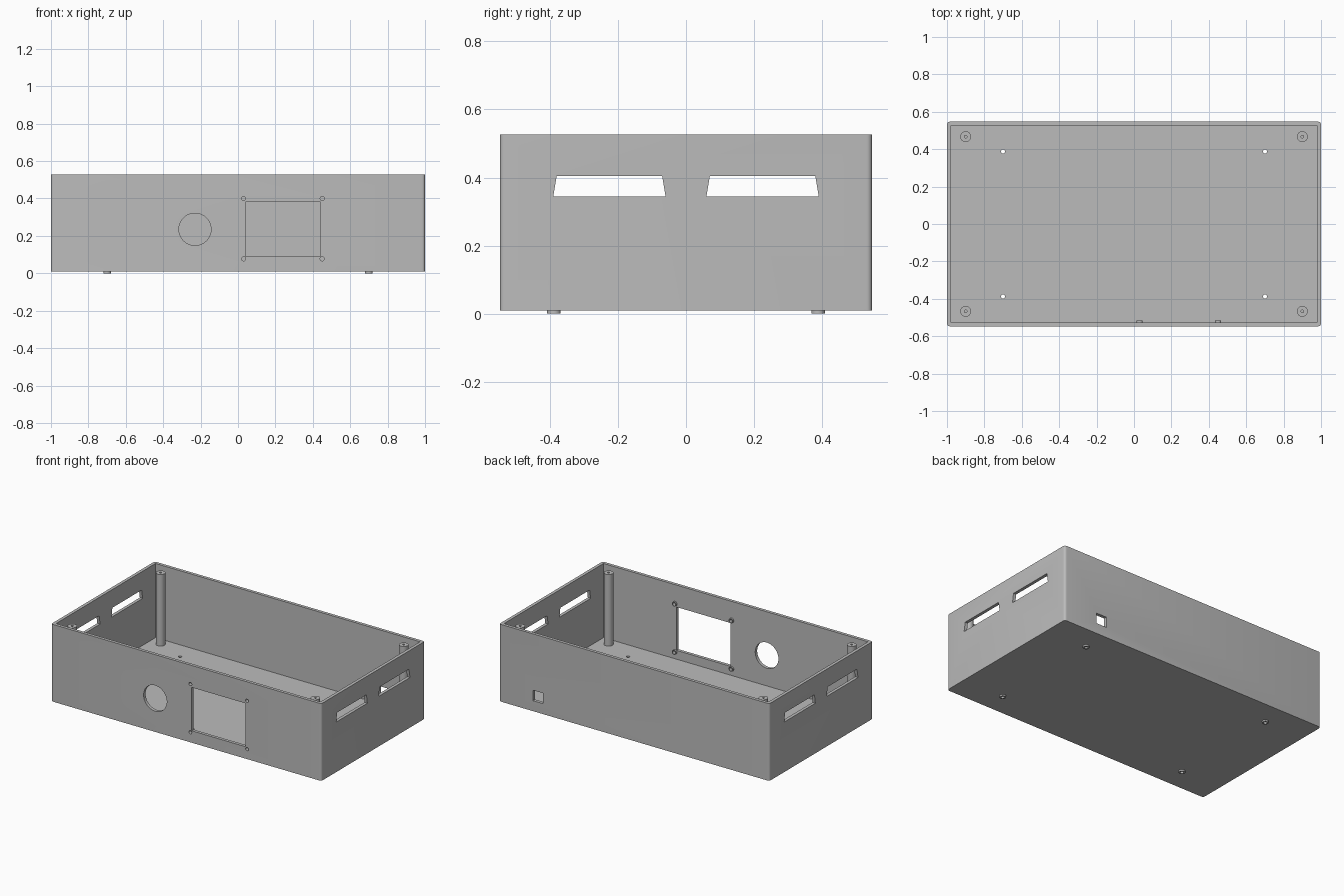
import bpy, bmesh
from math import pi
from mathutils import Matrix, Vector

cube = bpy.data.objects.get("Cube")
if cube:
    bpy.data.objects.remove(cube, do_unlink=True)

grey = bpy.data.materials.new("plain grey")
grey.use_nodes = True
grey.diffuse_color = (0.5, 0.5, 0.5, 1)
grey.node_tree.nodes["Principled BSDF"].inputs["Base Color"].default_value = grey.diffuse_color

HX, HY, BASE, TOP, WALL = 1.0, 0.547, 0.01, 0.527, 0.021


def finish(bm, name):
    bmesh.ops.recalc_face_normals(bm, faces=bm.faces)
    mesh = bpy.data.meshes.new(name)
    bm.to_mesh(mesh)
    bm.free()
    mesh.materials.append(grey)
    obj = bpy.data.objects.new(name, mesh)
    bpy.context.collection.objects.link(obj)
    return obj


def block(name, low, high, radius=0):
    """Box between two corners, with optional rounding of its upright edges."""
    low, high = Vector(low), Vector(high)
    bm = bmesh.new()
    bmesh.ops.create_cube(bm, size=1)
    bmesh.ops.scale(bm, vec=high - low, verts=bm.verts)
    bmesh.ops.translate(bm, vec=(low + high) / 2, verts=bm.verts)
    if radius:
        upright = [e for e in bm.edges if abs(e.verts[0].co.z - e.verts[1].co.z) > 0.1]
        bmesh.ops.bevel(bm, geom=upright, offset=radius, segments=5, profile=0.5, affect='EDGES')
    return finish(bm, name)


def rod(name, start, length, radius, axis='Z', sides=32):
    """Cylinder that runs from start along +z or +y."""
    bm = bmesh.new()
    bmesh.ops.create_cone(bm, cap_ends=True, segments=sides, radius1=radius, radius2=radius, depth=length)
    bmesh.ops.translate(bm, vec=(0, 0, length / 2), verts=bm.verts)
    if axis == 'Y':
        bmesh.ops.rotate(bm, cent=(0, 0, 0), matrix=Matrix.Rotation(-pi / 2, 3, 'X'), verts=bm.verts)
    bmesh.ops.translate(bm, vec=start, verts=bm.verts)
    return finish(bm, name)


def slot(name, y):
    """Trapezoid prism right across the case in x."""
    bm = bmesh.new()
    outline = [(-0.165, 0.345), (0.165, 0.345), (0.155, 0.405), (-0.155, 0.405)]
    face = bm.faces.new([bm.verts.new((-1.2, y + dy, z)) for dy, z in outline])
    side = bmesh.ops.extrude_face_region(bm, geom=[face])
    moved = [v for v in side["geom"] if isinstance(v, bmesh.types.BMVert)]
    bmesh.ops.translate(bm, vec=(2.4, 0, 0), verts=moved)
    return finish(bm, name)


def cut(obj, cutter):
    mod = obj.modifiers.new("cut", 'BOOLEAN')
    mod.operation, mod.solver, mod.object = 'DIFFERENCE', 'EXACT', cutter
    bpy.context.view_layer.objects.active = obj
    bpy.ops.object.modifier_apply(modifier=mod.name)
    bpy.data.objects.remove(cutter, do_unlink=True)


def smooth(obj):
    bpy.ops.object.select_all(action='DESELECT')
    obj.select_set(True)
    bpy.context.view_layer.objects.active = obj
    bpy.ops.object.shade_smooth_by_angle(angle=pi / 6)


# Open case: rounded shell, hollowed out
case = block("case", (-HX, -HY, BASE), (HX, HY, TOP), 0.016)
cut(case, block("cavity", (WALL - HX, WALL - HY, BASE + WALL), (HX - WALL, HY - WALL, 1)))

# Front openings: round hole and display window
cut(case, rod("round_hole", (-0.23, -0.7, 0.235), 0.3, 0.086, 'Y', 48))
cut(case, block("window", (0.04, -0.7, 0.09), (0.44, -0.4, 0.38)))

# Back socket opening
cut(case, block("socket", (0.675, 0.4, 0.08), (0.75, 0.7, 0.15)))

# Connector slots in both ends
for y in (-0.225, 0.225):
    cut(case, slot("slot", y))

# Window screw holes with small collars inside
for x in (0.03, 0.45):
    for z in (0.077, 0.4):
        collar = rod("screw_collar", (x, WALL - HY - 0.002, z), 0.012, 0.016, 'Y')
        for part in (case, collar):
            cut(part, rod("bore", (x, -0.7, z), 0.3, 0.011, 'Y', 24))
        smooth(collar)

for sx in (-1, 1):
    for sy in (-1, 1):
        # Corner posts with blind screw holes
        x, y = sx * 0.9, sy * 0.467
        post = rod("corner_post", (x, y, BASE + WALL - 0.004), 0.483, 0.029)
        cut(post, rod("bore", (x, y, 0.4), 0.3, 0.007, sides=20))
        smooth(post)
        # Ring feet around holes through the floor
        x, y = sx * 0.7, sy * 0.388
        foot = rod("foot", (x, y, 0), BASE + 0.002, 0.02)
        for part in (case, foot):
            cut(part, rod("bore", (x, y, -0.1), 0.2, 0.011, sides=24))
        smooth(foot)

smooth(case)
